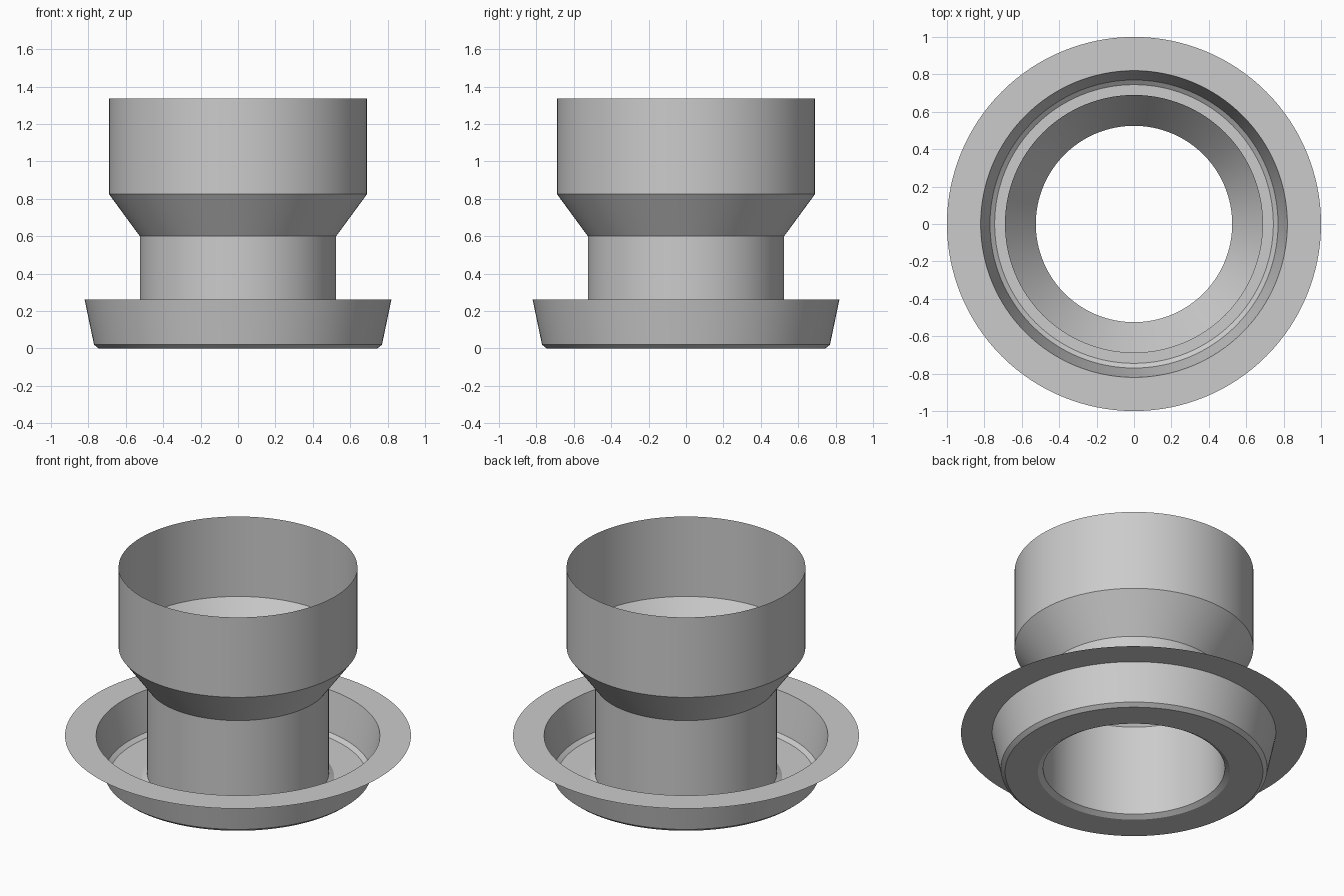
import bpy, bmesh, math

cube = bpy.data.objects.get("Cube")
if cube:
    bpy.data.objects.remove(cube, do_unlink=True)

SEGMENTS = 128

# Plain grey sheet metal
metal = bpy.data.materials.new("grey_metal")
metal.use_nodes = True
GREY = (0.6, 0.6, 0.6, 1)
metal.diffuse_color = GREY
metal.node_tree.nodes["Principled BSDF"].inputs["Base Color"].default_value = GREY


def revolve(name, profile):
    """Spin an open (radius, height) profile around z, with crisp rings."""
    bm = bmesh.new()
    rings = []
    for r, z in profile:
        angles = [math.tau * j / SEGMENTS for j in range(SEGMENTS)]
        rings.append([bm.verts.new((r * math.cos(a), r * math.sin(a), z)) for a in angles])
    for upper, lower in zip(rings, rings[1:]):
        for j in range(SEGMENTS):
            k = (j + 1) % SEGMENTS
            face = bm.faces.new((upper[j], lower[j], lower[k], upper[k]))
            face.smooth = True
    for ring in rings:
        for j in range(SEGMENTS):
            edge = bm.edges.get((ring[j], ring[(j + 1) % SEGMENTS]))
            edge.smooth = False
    mesh = bpy.data.meshes.new(name)
    bm.to_mesh(mesh)
    bm.free()
    mesh.materials.append(metal)
    obj = bpy.data.objects.new(name, mesh)
    bpy.context.collection.objects.link(obj)
    return obj


# Wide collar, cone and neck, open at both ends
revolve("funnel_tube", [(0.69, 1.335), (0.69, 0.825), (0.525, 0.6), (0.525, 0.02)])

# Dish around the neck: chamfered floor, sloping wall and flat flange
revolve("flanged_dish", [(0.525, 0.02), (0.555, 0), (0.745, 0),
                         (0.77, 0.02), (0.82, 0.26), (1, 0.26)])
